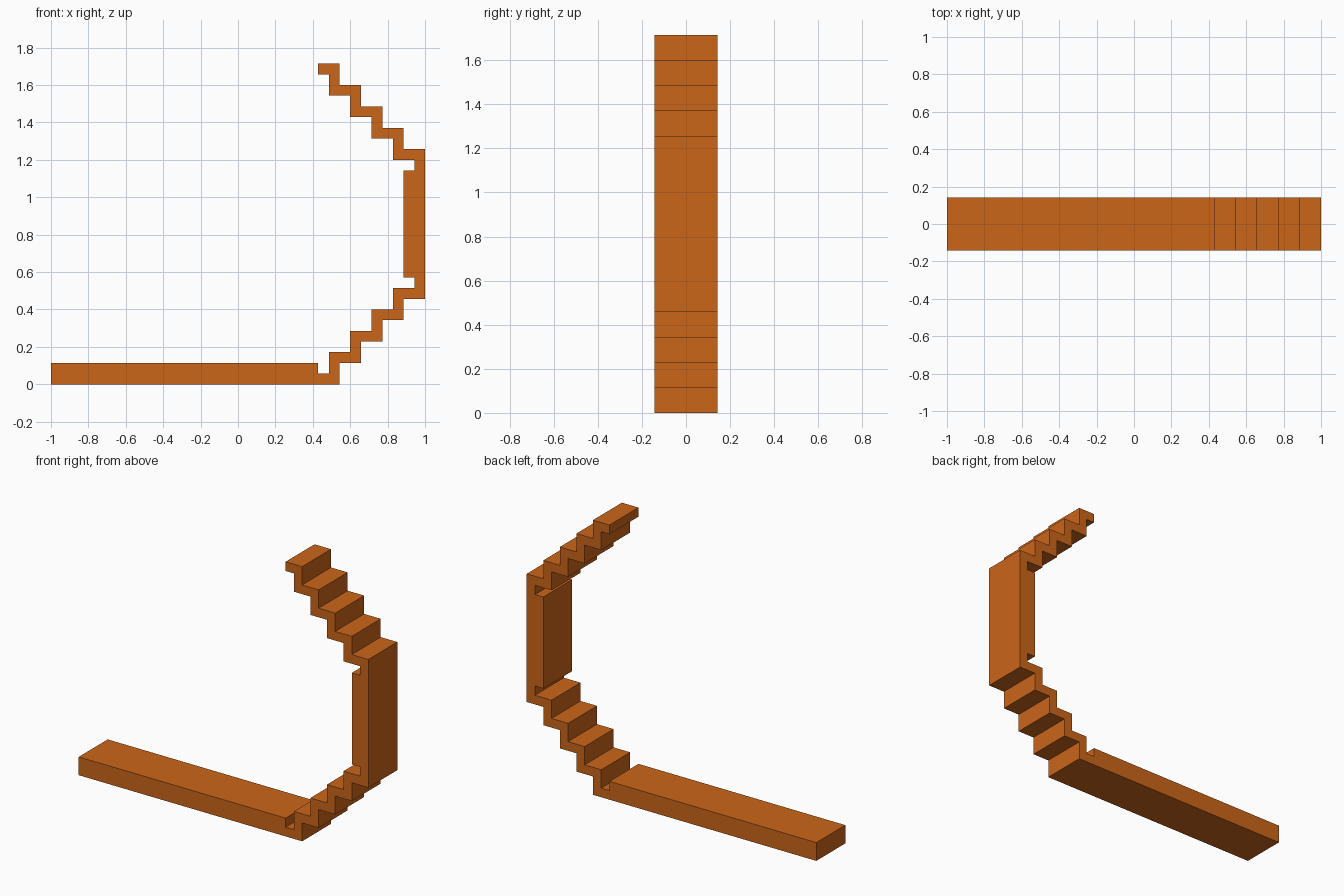
import bpy, bmesh

if "Cube" in bpy.data.objects:
    bpy.data.objects.remove(bpy.data.objects["Cube"])

U = 2 / 35          # half a stair step
HALF_WIDTH = 2.5 * U
MID = 15            # height of the mirror line, in U

# Lower outer side: stair undersides from the floor to the wall
outer = [(9.5, 0)]
for i in range(4):
    outer += [(9.5 + 2 * i, 2 + 2 * i), (11.5 + 2 * i, 2 + 2 * i)]

# Lower inner side: stair treads, then the notch below the thick wall
inner = [(7.5, 1), (8.5, 1)]
for i in range(4):
    inner += [(8.5 + 2 * i, 3 + 2 * i), (10.5 + 2 * i, 3 + 2 * i)]
inner += [(16.5, 10), (15.5, 10)]


def flip(points):
    """Mirror points to the upper half, in reverse order."""
    return [(x, 2 * MID - z) for x, z in reversed(points)]


# Floor slab, lower stair, wall and upper stair as one continuous outline
profile = [(-17.5, 0)] + outer + flip(outer)
profile += [(7.5, 30)] + flip(inner)[::-1]
profile += inner[::-1] + [(7.5, 2), (-17.5, 2)]

bm = bmesh.new()
face = bm.faces.new([bm.verts.new((x * U, -HALF_WIDTH, z * U)) for x, z in profile])
ext = bmesh.ops.extrude_face_region(bm, geom=[face])
verts = [g for g in ext["geom"] if isinstance(g, bmesh.types.BMVert)]
bmesh.ops.translate(bm, verts=verts, vec=(0, 2 * HALF_WIDTH, 0))
bmesh.ops.recalc_face_normals(bm, faces=bm.faces)

mesh = bpy.data.meshes.new("stepped_track")
bm.to_mesh(mesh)
bm.free()
track = bpy.data.objects.new("stepped_track", mesh)
bpy.context.collection.objects.link(track)

# Orange finish
mat = bpy.data.materials.new("orange")
mat.diffuse_color = (0.6, 0.13, 0.01, 1)
mat.use_nodes = True
mat.node_tree.nodes["Principled BSDF"].inputs["Base Color"].default_value = mat.diffuse_color
mesh.materials.append(mat)
